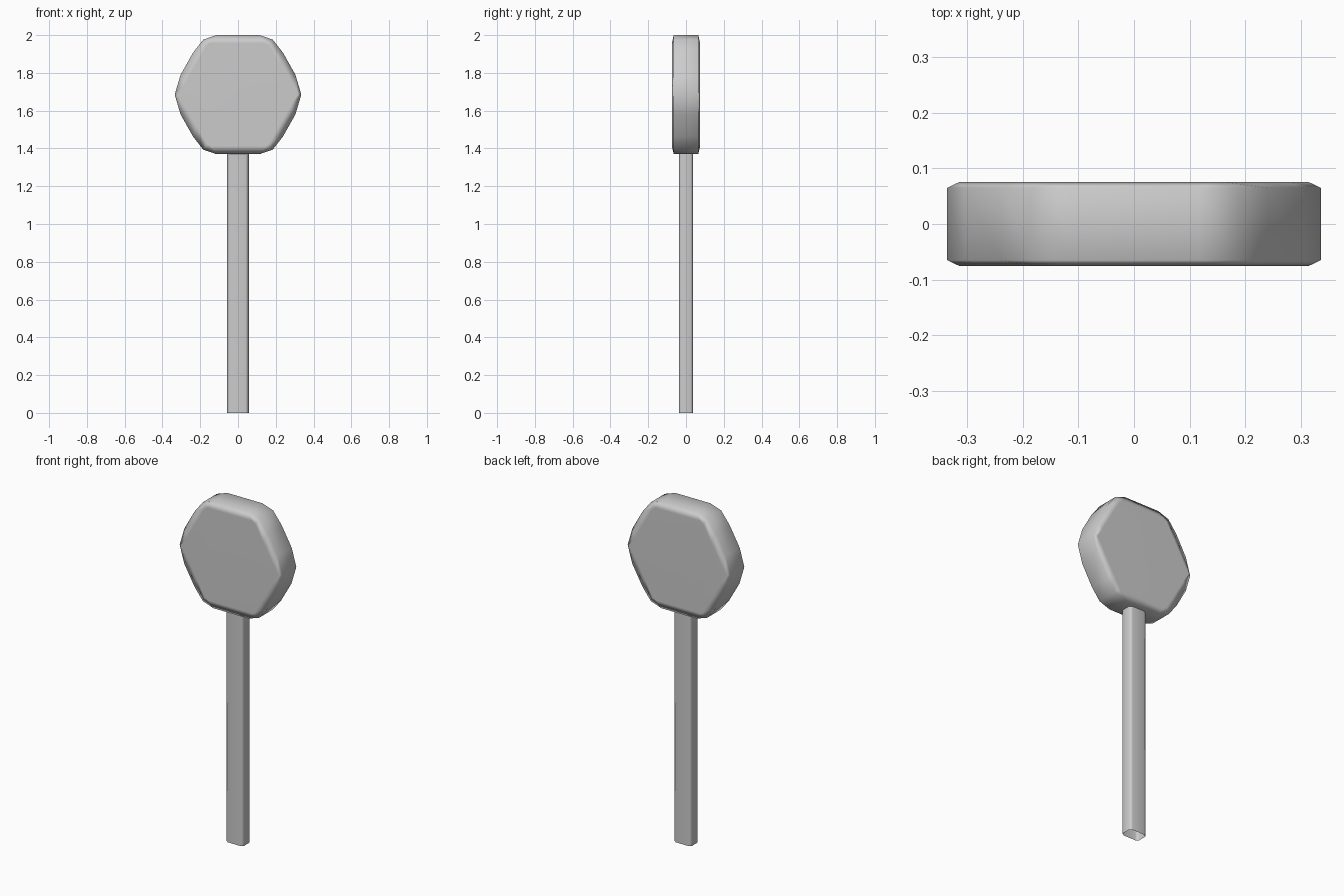
import bpy, bmesh

if "Cube" in bpy.data.objects:
    bpy.data.objects.remove(bpy.data.objects["Cube"])

CZ = 1.685  # centre height of the head


def mirrored_loop(quarter):
    """Closed loop from quarter points; first point lies on the x axis."""
    top = quarter + [(-x, z) for x, z in reversed(quarter)]
    return top + [(-x, -z) for x, z in top[1:-1]]


def loft(name, rings, caps):
    bm = bmesh.new()
    loops = [[bm.verts.new(p) for p in r] for r in rings]
    n = len(loops[0])
    for a, b in zip(loops, loops[1:]):
        for i in range(n):
            j = (i + 1) % n
            bm.faces.new((a[i], a[j], b[j], b[i]))
    if caps:
        bm.faces.new(loops[0])
        bm.faces.new(loops[-1])
    bmesh.ops.recalc_face_normals(bm, faces=bm.faces[:])
    for f in bm.faces:
        f.smooth = True
    # crease across the two side points of the head
    for e in bm.edges:
        if all(abs(v.co.x) > 0.33 for v in e.verts):
            e.smooth = False
    mesh = bpy.data.meshes.new(name)
    bm.to_mesh(mesh)
    bm.free()
    obj = bpy.data.objects.new(name, mesh)
    bpy.context.collection.objects.link(obj)
    mod = obj.modifiers.new("weighted_normals", 'WEIGHTED_NORMAL')
    mod.keep_sharp = True
    return obj


# Head: rounded hexagonal slab with slightly raised hexagonal faces
rim = mirrored_loop([(0.335, 0), (0.304, 0.105), (0.238, 0.222), (0.184, 0.291), (0.115, 0.315)])
face = mirrored_loop([(0.314, 0), (0.280, 0.056), (0.217, 0.166), (0.163, 0.260), (0.147, 0.272)])
head_rings = []
for loop, y in ((face, -0.075), (rim, -0.065), (rim, 0.065), (face, 0.075)):
    head_rings.append([(x, y, CZ + z) for x, z in loop])
loft("head", head_rings, True)

# Handle: flat bar with chamfered corners, open at the bottom
section = [(0.057, -0.026), (0.057, 0.026), (0.040, 0.038), (-0.040, 0.038),
           (-0.057, 0.026), (-0.057, -0.026), (-0.040, -0.038), (0.040, -0.038)]
loft("handle", [[(x, y, z) for x, y in section] for z in (0, 1.38)], False)
